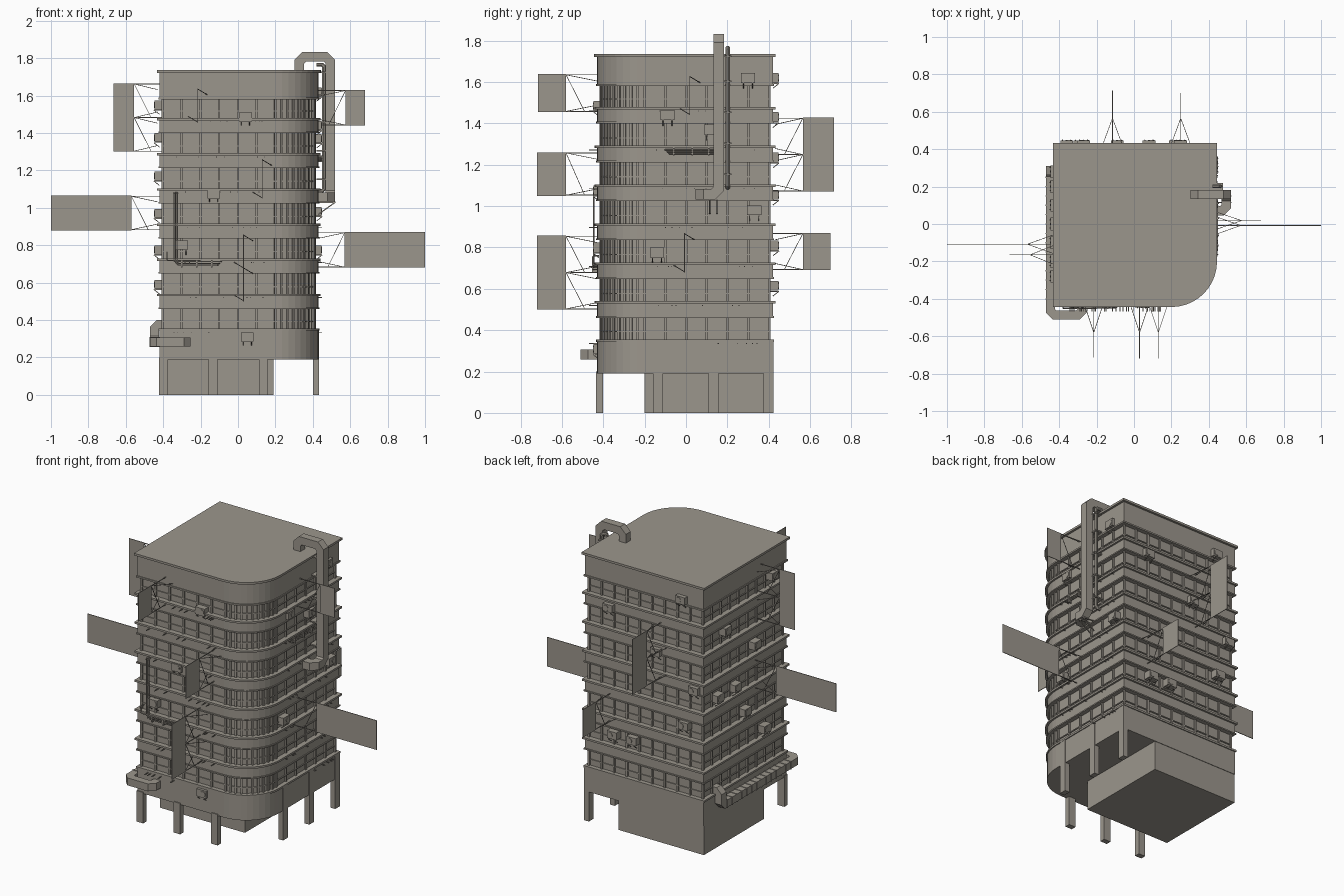
import bpy, bmesh, math, random
from mathutils import Vector, Matrix

if "Cube" in bpy.data.objects:
    bpy.data.objects.remove(bpy.data.objects["Cube"])

random.seed(4)
mat = bpy.data.materials.new("warm concrete grey")
mat.diffuse_color = (0.33, 0.305, 0.265, 1)
mat.use_nodes = True
mat.node_tree.nodes["Principled BSDF"].inputs["Base Color"].default_value = mat.diffuse_color


def finish(bm, name):
    bmesh.ops.recalc_face_normals(bm, faces=bm.faces)
    me = bpy.data.meshes.new(name)
    bm.to_mesh(me)
    bm.free()
    me.materials.append(mat)
    ob = bpy.data.objects.new(name, me)
    bpy.context.collection.objects.link(ob)
    return ob


def box(bm, x0, x1, y0, y1, z0, z1, rot=None):
    m = Matrix.Translation(((x0 + x1) / 2, (y0 + y1) / 2, (z0 + z1) / 2))
    if rot is not None:
        m = m @ Matrix.Rotation(rot, 4, 'Z')
    m = m @ Matrix.Diagonal((x1 - x0, y1 - y0, z1 - z0, 1))
    bmesh.ops.create_cube(bm, size=1, matrix=m)


def sweep(bm, pts, w, h=None, n=4, cut=0.0):
    """Mitred tube along a path; cut chamfers the corners."""
    h = h or w
    pts = [Vector(p) for p in pts]
    path = [pts[0]]
    for a, b, c in zip(pts, pts[1:], pts[2:]):
        path += [b + (a - b).normalized() * cut, b + (c - b).normalized() * cut] if cut else [b]
    path.append(pts[-1])
    d = (path[1] - path[0]).normalized()
    u = d.cross(Vector((0, 0, 1)) if abs(d.z) < 0.9 else Vector((0, 1, 0))).normalized()
    v = d.cross(u)
    k = 0.5 / math.cos(math.pi / n)
    ring = [path[0] + u * w * k * math.cos((i + .5) * math.tau / n) + v * h * k * math.sin((i + .5) * math.tau / n)
            for i in range(n)]
    prev = [bm.verts.new(p) for p in ring]
    bm.faces.new(prev)
    for i in range(1, len(path)):
        d = (path[i] - path[i - 1]).normalized()
        e = (path[i + 1] - path[i]).normalized() if i + 1 < len(path) else d
        nrm = (d + e).normalized()
        ring = [p + d * ((path[i] - p).dot(nrm) / d.dot(nrm)) for p in ring]
        cur = [bm.verts.new(p) for p in ring]
        for j in range(n):
            bm.faces.new((prev[j], prev[(j + 1) % n], cur[(j + 1) % n], cur[j]))
        prev = cur
    bm.faces.new(prev)


def outline(o, segs=10):
    """Square footprint with one rounded corner, grown by o."""
    r = 0.23 + o
    pts = [(0.43 + o, 0.42 + o), (-0.42 - o, 0.42 + o), (-0.42 - o, -0.43 - o)]
    for i in range(segs + 1):
        a = -math.pi / 2 + i * math.pi / 2 / segs
        pts.append((0.2 + r * math.cos(a), -0.2 + r * math.sin(a)))
    return pts


def slab(bm, o, z0, z1):
    pts = outline(o)
    lo = [bm.verts.new((x, y, z0)) for x, y in pts]
    hi = [bm.verts.new((x, y, z1)) for x, y in pts]
    bm.faces.new(lo[::-1])
    bm.faces.new(hi)
    for i in range(len(pts)):
        j = (i + 1) % len(pts)
        bm.faces.new((lo[i], lo[j], hi[j], hi[i]))


# Floors: parapet bands, ledges and recessed glazing
bands = [(0.19, 0.355)] + [(0.46 + 0.188 * i, 0.54 + 0.188 * i) for i in range(6)] + [(1.585, 1.725)]
bm = bmesh.new()
for z0, z1 in bands:
    slab(bm, 0.0, z0, z1)
finish(bm, "floor_bands")
bm = bmesh.new()
for z0, z1 in bands[1:-1]:
    slab(bm, 0.012, z1 - 0.012, z1)
    slab(bm, 0.006, z0, z0 + 0.008)
slab(bm, 0.006, 0.343, 0.355)
slab(bm, 0.006, 1.58, 1.59)
finish(bm, "ledges")
bm = bmesh.new()
slab(bm, 0.014, 1.722, 1.736)
finish(bm, "roof_slab")
bm = bmesh.new()
gl = bmesh.new()
for (_, a), (b, _) in zip(bands, bands[1:]):
    slab(gl, -0.022, a, b)
    slab(bm, -0.016, a + 0.035, a + 0.041)
    pts = [Vector(p) for p in outline(-0.018)]
    for p, q in zip(pts, pts[1:] + pts[:1]):
        cnt = max(1, round((q - p).length / 0.095))
        for i in range(cnt):
            c = p.lerp(q, i / cnt)
            box(bm, c.x - .006, c.x + .006, c.y - .006, c.y + .006, a, b, math.atan2(q.y - p.y, q.x - p.x))
finish(gl, "glazing")
finish(bm, "window_mullions")

# Ground floor core and columns
bm = bmesh.new()
box(bm, -0.42, 0.19, -0.2, 0.417, 0, 0.19)
finish(bm, "ground_floor_core")
bm = bmesh.new()
for c in (-0.398, -0.133, 0.135):
    box(bm, c - .024, c + .024, -0.436, -0.402, 0, 0.2)
    box(bm, 0.4, 0.434, -c - .024, -c + .024, 0, 0.353)
finish(bm, "columns")


def place(axis, s, r, t, z):
    return (s * r, t, z) if axis == 'x' else (t, s * r, z)


# Projecting sign boards with rod brackets
signs = [('x', -1, -0.108, .57, 1.0, .88, 1.065), ('x', -1, -0.165, .555, .665, 1.30, 1.665),
         ('x', 1, -0.008, .57, 1.0, .68, .87), ('x', 1, 0.018, .575, .68, 1.44, 1.63),
         ('y', -1, -0.215, .58, .715, 1.455, 1.638), ('y', -1, 0.13, .58, .72, 1.05, 1.26),
         ('y', -1, 0.03, .58, .72, .50, .857), ('y', 1, -0.115, .565, .715, 1.07, 1.428),
         ('y', 1, 0.25, .565, .70, .69, .87)]
bm, rods = bmesh.new(), bmesh.new()
for ax, s, t, r0, r1, z0, z1 in signs:
    a, b = place(ax, s, r0, t - .002, z0), place(ax, s, r1, t + .002, z1)
    lo, hi = [min(p) for p in zip(a, b)], [max(p) for p in zip(a, b)]
    box(bm, lo[0], hi[0], lo[1], hi[1], lo[2], hi[2])
    levels = [z0 + .003, z1 - .003]
    if z1 - z0 > 0.3:
        levels.insert(1, (z0 + z1) / 2)
    for z in levels:
        sweep(rods, [place(ax, s, .40, t, z), place(ax, s, r0, t, z)], .004)
    for za, zb in zip(levels, levels[1:]):
        sweep(rods, [place(ax, s, r0, t, zb), place(ax, s, r0 - .09, t, za)], .003)
        sweep(rods, [place(ax, s, r0, t, zb), place(ax, s, .43, t + .05, zb - .03)], .003)
        sweep(rods, [place(ax, s, r0, t, za), place(ax, s, .43, t - .05, za + .03)], .003)
finish(bm, "sign_boards")
finish(rods, "sign_brackets")

# Air conditioners: body, round fan and shelf struts
units = [('x', 1, .30, 1.62), ('x', 1, -.09, 1.44), ('x', 1, .12, 1.37), ('x', 1, .33, .98), ('x', 1, -.14, .775),
         ('y', -1, .04, 1.485), ('y', -1, -.13, 1.075), ('y', -1, -.30, .80), ('y', -1, .05, .31),
         ('y', 1, .25, 1.43), ('y', 1, -.27, 1.62), ('y', 1, -.09, 1.235), ('y', 1, -.36, 1.055),
         ('y', 1, -.29, .81), ('y', 1, .22, .615), ('y', 1, .08, .615),
         ('x', -1, -.1, 1.17), ('x', -1, .28, .97), ('x', -1, .10, .97), ('x', -1, -.28, 1.55),
         ('x', -1, .2, 1.375), ('x', -1, -.2, .59), ('x', -1, .0, .775)]
bm = bmesh.new()
for ax, s, t, z in units:
    sweep(bm, [place(ax, s, .40, t, z), place(ax, s, .447, t, z)], .068, .048)
    sweep(bm, [place(ax, s, .447, t + .012, z), place(ax, s, .45, t + .012, z)], .034, n=12)
    for k in (-.022, .022):
        sweep(bm, [place(ax, s, .40, t + k, z - .027), place(ax, s, .45, t + k, z - .027)], .005)
        sweep(bm, [place(ax, s, .45, t + k, z - .027), place(ax, s, .42, t + k, z - .05)], .004)
finish(bm, "air_conditioners")

# Roof duct running over the edge and down the right wall
bm = bmesh.new()
sweep(bm, [(.328, .158, 1.73), (.328, .158, 1.807), (.494, .158, 1.807), (.494, .158, 1.058),
           (.494, .07, 1.058), (.42, .07, 1.058)], .05, cut=.025)
finish(bm, "right_duct")
bm = bmesh.new()
sweep(bm, [(.42, .202, 1.765), (.46, .202, 1.765), (.46, .202, 1.09), (.42, .202, 1.09)], .02, n=8, cut=.01)
for z in (1.15, 1.3, 1.45, 1.6, 1.72):
    box(bm, .42, .475, .135, .22, z, z + .008)
for y in (.115, .15):
    sweep(bm, [(.42, y, 1.03), (.52, y, 1.03)], .006)
    sweep(bm, [(.52, y, 1.03), (.43, y, .965)], .006)
finish(bm, "right_pipe_and_brackets")

# Low duct wrapping the front left corner
bm = bmesh.new()
sweep(bm, [(-.40, .285, .375), (-.447, .285, .375), (-.447, .285, .283), (-.447, -.486, .283),
           (-.277, -.486, .283), (-.277, -.42, .283)], .048, cut=.022)
for i in range(14):
    y = -.4 + i * .05
    box(bm, -.474, -.42, y - .003, y + .003, .256, .31)
finish(bm, "corner_duct")

# Pipe bundles on the front and right walls
bm = bmesh.new()
for i in range(3):
    k = i * .009
    sweep(bm, [(-.343 + k, -.42, 1.08), (-.343 + k, -.447, 1.08), (-.343 + k, -.447, .712 - k),
               (-.09 - k, -.447, .712 - k), (-.09 - k, -.42, .712 - k)], .006, n=6, cut=.006)
    sweep(bm, [(.42, -.1 + k, 1.272 - k), (.445, -.1 + k, 1.272 - k), (.445, .17, 1.272 - k),
               (.42, .17, 1.272 - k)], .006, n=6, cut=.006)
sweep(bm, [(-.38, -.42, .76), (-.38, -.45, .76), (-.38, -.45, .718), (-.2, -.45, .718)], .006, n=6, cut=.006)
for x in (-.3, -.22, -.14):
    box(bm, x - .004, x + .004, -.455, -.42, .682, .72)
for y in (-.06, .03, .11):
    box(bm, .42, .455, y - .004, y + .004, 1.245, 1.28)
finish(bm, "pipe_bundles")

# Tiny lamp arms scattered just above the bands
bm = bmesh.new()
for _, z in bands[:-1]:
    for _ in range(6):
        t = random.uniform(-.38, .18)
        sweep(bm, [(t, -.41, z - .02), (t, -.468, z - .02)], .004)
        sweep(bm, [(.41, -t, z - .02), (.45, -t, z - .02)], .004)
finish(bm, "lamp_arms")
